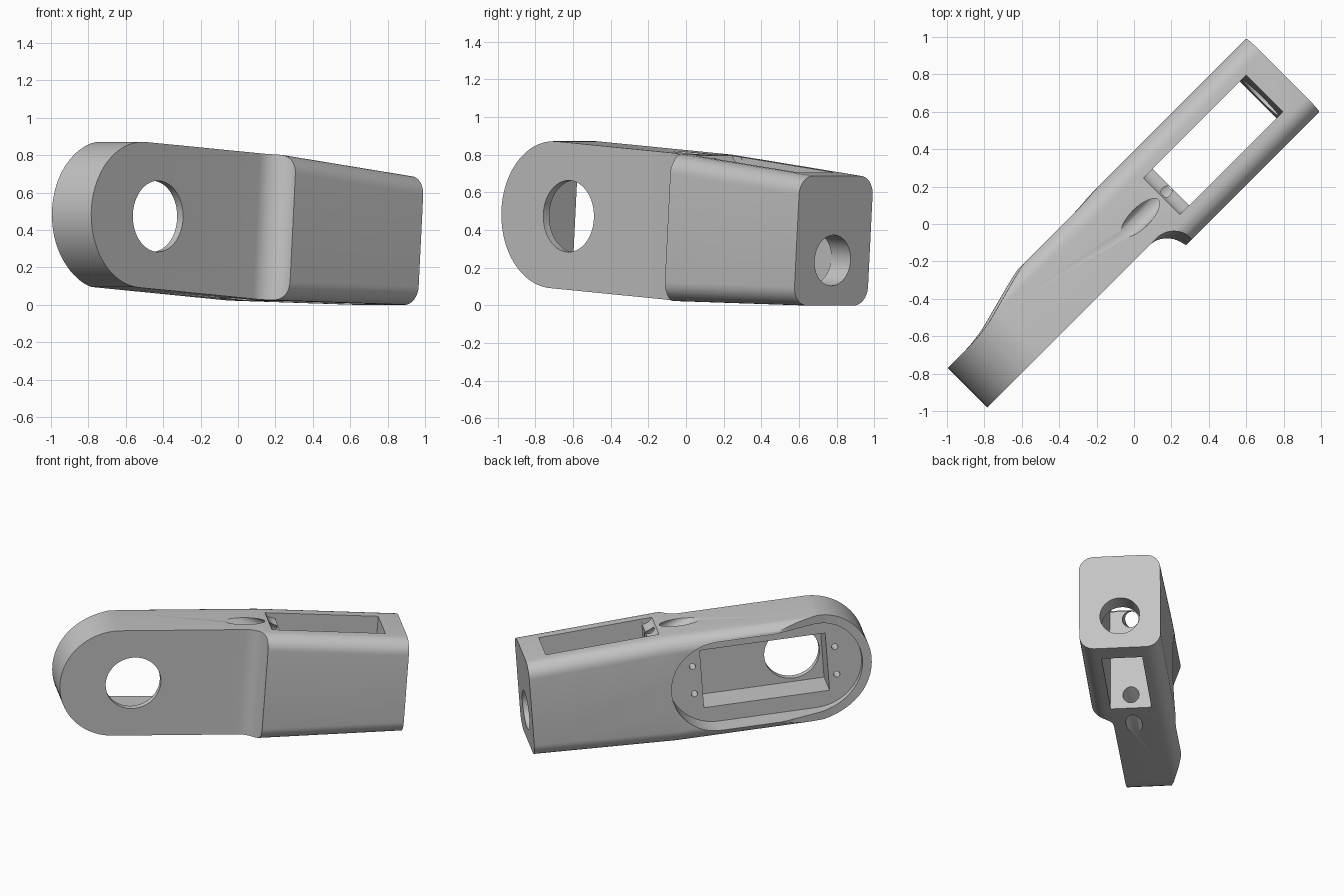
import bpy, bmesh
from math import sin, cos, pi, radians
from mathutils import Vector, Matrix

if "Cube" in bpy.data.objects:
    bpy.data.objects.remove(bpy.data.objects["Cube"])

HALF_W, HALF_H, END_H = 0.276, 0.39, 0.345   # body half width, half height, tip half height
TIP, EYE = 1.11, -0.86                       # tip plane and centre of the round end


def arc(cx, cy, r, a0, a1, n=12):
    return [(cx + r * cos(radians(a0 + (a1 - a0) * i / n)),
             cy + r * sin(radians(a0 + (a1 - a0) * i / n))) for i in range(n + 1)]


def make_object(name, bm):
    bmesh.ops.recalc_face_normals(bm, faces=bm.faces)
    mesh = bpy.data.meshes.new(name)
    bm.to_mesh(mesh)
    bm.free()
    ob = bpy.data.objects.new(name, mesh)
    bpy.context.collection.objects.link(ob)
    return ob


def loft(name, rings):
    bm = bmesh.new()
    loops = [[bm.verts.new(p) for p in ring] for ring in rings]
    n = len(loops[0])
    for a, b in zip(loops, loops[1:]):
        for i in range(n):
            j = (i + 1) % n
            bm.faces.new((a[i], a[j], b[j], b[i]))
    bm.faces.new(loops[0])
    bm.faces.new(loops[-1])
    return make_object(name, bm)


def prism_side(name, pts, y0, y1):
    """Side profile (x, z) extruded across y."""
    return loft(name, [[(x, y, z) for x, z in pts] for y in (y0, y1)])


def prism_plan(name, pts, z0, z1):
    """Plan profile (x, y) extruded up z."""
    return loft(name, [[(x, y, z) for x, y in pts] for z in (z0, z1)])


def box(name, x0, x1, y0, y1, z0, z1):
    return prism_plan(name, [(x0, y0), (x1, y0), (x1, y1), (x0, y1)], z0, z1)


def cylinder(name, start, end, r, n=48):
    a, b = Vector(start), Vector(end)
    bm = bmesh.new()
    turn = (b - a).to_track_quat('Z', 'Y').to_matrix().to_4x4()
    bmesh.ops.create_cone(bm, cap_ends=True, segments=n, radius1=r, radius2=r,
                          depth=(b - a).length,
                          matrix=Matrix.Translation((a + b) / 2) @ turn)
    return make_object(name, bm)


def combine(target, cutter, operation='DIFFERENCE'):
    cutter.hide_render = True
    mod = target.modifiers.new("cut", 'BOOLEAN')
    mod.operation, mod.object, mod.solver = operation, cutter, 'EXACT'
    bpy.context.view_layer.objects.active = target
    bpy.ops.object.modifier_apply(modifier=mod.name)
    bpy.data.objects.remove(cutter)


def rounded_section(x, h, r=0.1):
    pts = []
    for sy, sz, a in ((1, 1, 0), (-1, 1, 90), (-1, -1, 180), (1, -1, 270)):
        pts += arc(sy * (HALF_W - r), sz * (h - r), r, a, a + 90, 8)
    return [(x, y, z) for y, z in pts]


# Tapered bar with rounded long edges
arm = loft("link_arm", [rounded_section(-1.4, HALF_H), rounded_section(0.13, HALF_H),
                        rounded_section(TIP, END_H)])

# Round end
round_end = arc(EYE, 0, HALF_H, 90, 270, 40)
combine(arm, prism_side("round_end_profile", round_end + [(EYE, -1), (2, -1), (2, 1), (EYE, 1)],
                        -1, 1), 'INTERSECT')

# Plan shape: thin front plate with a hollow fillet, back narrowing to the round end
plan = [(-2, -0.138)] + arc(0, -0.276, 0.138, 90, 0) + [(0.138, -1), (2, -1), (2, 1), (-0.54, 1)]
plan += [(-0.54, 0.276), (-0.62, 0.262), (-0.70, 0.242), (-0.82, 0.210), (-0.95, 0.176),
         (-1.04, 0.163), (-1.12, 0.159), (-2, 0.159)]
combine(arm, prism_plan("plan_profile", plan, -1, 1), 'INTERSECT')

# Stadium recess on the back, then the rectangular motor pocket
MID, REACH, RAD = -0.52, 0.667, 0.33
straight = REACH - RAD
stadium = arc(MID + straight, 0, RAD, -90, 90, 24) + arc(MID - straight, 0, RAD, 90, 270, 24)
combine(arm, prism_side("recess_cutter", stadium, 0.12, 1))
combine(arm, box("pocket_cutter", MID - 0.432, MID + 0.432, -0.093, 1, -0.215, 0.215))

# Shaft bore through the front plate and four screw holes
combine(arm, cylinder("bore_cutter", (-0.745, -1, 0), (-0.745, 0, 0), 0.19, 64))
for sx in (-1, 1):
    for sz in (-1, 1):
        x, z = MID + sx * 0.49, sz * 0.103
        combine(arm, cylinder("screw_cutter", (x, 0, z), (x, 0.2, z), 0.022, 16))

# Open window through the tip half and the hole in the tip
combine(arm, box("window_cutter", 0.255, 0.965, -0.138, 0.138, -1, 1))
combine(arm, cylinder("tip_hole_cutter", (0.8, 0, -0.105), (1.4, 0, -0.105), 0.135))

# Sloping cable grooves above and below, running into the window
for s in (-1, 1):
    combine(arm, cylinder("groove_cutter", (-0.17, 0, s * 0.475), (0.38, 0, s * 0.228), 0.055, 32))
# Scooped lip at the inner edge of the window
combine(arm, cylinder("lip_cutter", (0.25, -0.137, 0.42), (0.25, 0.137, 0.42), 0.075, 32))

# Colour, shading and placement
grey = bpy.data.materials.new("plain_grey")
grey.use_nodes = True
colour = (0.55, 0.55, 0.55, 1)
grey.diffuse_color = colour
grey.node_tree.nodes["Principled BSDF"].inputs["Base Color"].default_value = colour
arm.data.materials.clear()
arm.data.materials.append(grey)
arm.rotation_euler = (0, 0.07, pi / 4)
arm.location = (0, 0, 0.421)
bpy.ops.object.select_all(action='DESELECT')
arm.select_set(True)
bpy.context.view_layer.objects.active = arm
bpy.ops.object.shade_smooth_by_angle(angle=radians(30))
